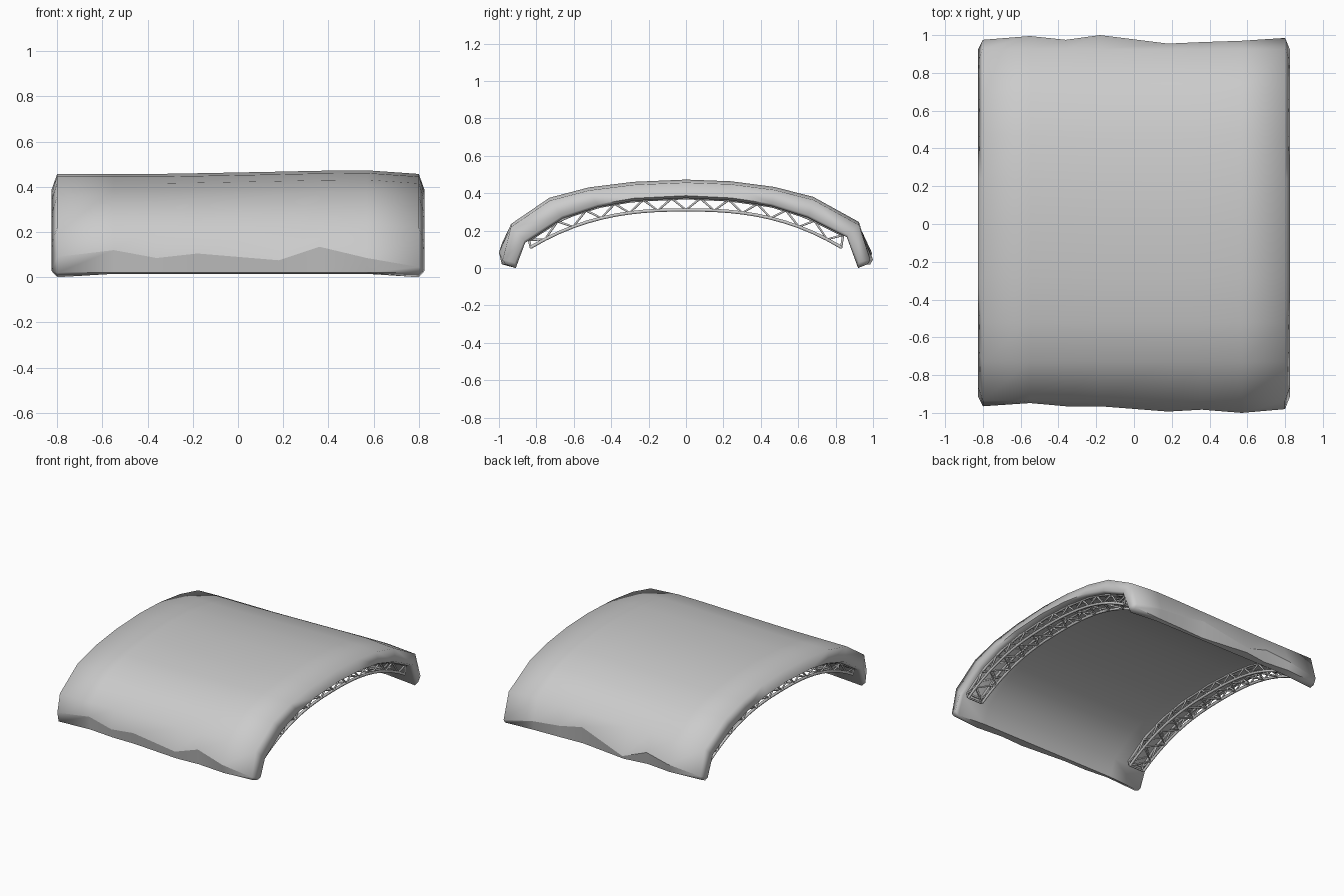
import bpy, bmesh
from mathutils import Vector

if "Cube" in bpy.data.objects:
    bpy.data.objects.remove(bpy.data.objects["Cube"])

# ---------- canopy shell: outer skin, rolled rim, ceiling ----------
XS = [-0.8, -0.55, -0.36, -0.18, 0.18, 0.36, 0.57, 0.8]
FRONT_Y = [-0.965, -0.948, -0.965, -0.965, -0.993, -0.983, -1.0, -0.98]
FRONT_Z = [0.09, 0.12, 0.085, 0.105, 0.075, 0.135, 0.085, 0.045]
BACK_Y = [0.975, 0.995, 0.975, 1.0, 0.955, 0.963, 0.97, 0.985]
BACK_Z = [0.05, 0.08, 0.11, 0.045, 0.145, 0.11, 0.09, 0.045]
RISE = [0.0, 0.0, 0.0, 0.003, 0.01, 0.014, 0.016, 0.0]
OUTER = [(-0.935, 0.22), (-0.73, 0.36), (-0.52, 0.415), (-0.28, 0.445), (0, 0.457),
         (0.24, 0.448), (0.47, 0.418), (0.68, 0.365), (0.925, 0.23)]
INNER = [(-0.91, 0.015), (-0.86, 0.135), (-0.66, 0.265), (-0.47, 0.327), (-0.28, 0.36),
         (0, 0.374), (0.24, 0.362), (0.46, 0.33), (0.65, 0.27), (0.86, 0.165), (0.92, 0.018)]

bm = bmesh.new()


def row(x, pts):
    return [bm.verts.new((x, y, z)) for y, z in pts]


def strip(a, b):
    for i in range(len(a) - 1):
        bm.faces.new((a[i], a[i + 1], b[i + 1], b[i]))


outers, inners = [], []
for i, x in enumerate(XS):
    fy, fz, by, bz = FRONT_Y[i], FRONT_Z[i], BACK_Y[i], BACK_Z[i]
    pts = [(fy * 0.985, 0.02), (fy, fz)] + [(y, z + RISE[i]) for y, z in OUTER]
    outers.append(row(x, pts + [(by, bz), (by * 0.985, 0.02)]))
    ins = list(INNER)
    if i in (0, len(XS) - 1):
        ins[0], ins[-1] = (-0.91, 0.0), (0.92, 0.0)
    inners.append(row(x, ins))

for rows in (outers, inners):
    for a, b in zip(rows, rows[1:]):
        strip(a, b)
# lower edges
for k in (0, -1):
    strip([o[k] for o in outers], [n[k] for n in inners])
# rolled rims at both open ends
for k, x in ((0, -0.825), (-1, 0.825)):
    mid = row(x, [(y * 1.005, z + 0.013) for y, z in INNER])
    o, n = outers[k], inners[k]
    strip(o[1:-1], mid)
    strip(mid, n)
    for e, f in ((0, 1), (-1, -2)):
        bm.faces.new((o[e], o[f], mid[e]))
        bm.faces.new((o[e], mid[e], n[e]))
bmesh.ops.recalc_face_normals(bm, faces=bm.faces)
# soft skin, crisp wavy fold and bottom edges
for f in bm.faces:
    f.smooth = True
for e in bm.edges:
    e.smooth = abs(e.calc_face_angle(0)) < 1.4
for rows, ids in ((outers, (0, 1, -2, -1)), (inners, (0, -1))):
    for a, b in zip(rows, rows[1:]):
        for j in ids:
            bm.edges.get((a[j], b[j])).smooth = False
me = bpy.data.meshes.new("canopy_shell")
bm.to_mesh(me)
bm.free()
bpy.context.collection.objects.link(bpy.data.objects.new("canopy_shell", me))


# ---------- arched box trusses ----------
def lower(x, t):
    return Vector((x, 0.83 * t, 0.311 - 0.2 * abs(t) ** 2.5))


def upper(x, t):
    # upper chord lies against the ceiling
    y = 0.84 * t
    for (ya, za), (yb, zb) in zip(INNER, INNER[1:]):
        if ya <= y <= yb:
            return Vector((x, y, za + (zb - za) * (y - ya) / (yb - ya) + 0.002))


def bars(name, paths, radius):
    cu = bpy.data.curves.new(name, 'CURVE')
    cu.dimensions = '3D'
    cu.bevel_depth = radius
    cu.bevel_resolution = 1
    cu.use_fill_caps = True
    for path in paths:
        s = cu.splines.new('POLY')
        s.points.add(len(path) - 1)
        for p, v in zip(s.points, path):
            p.co = (*v, 1)
    bpy.context.collection.objects.link(bpy.data.objects.new(name, cu))


BAYS = 11
T = [-1 + 2 * i / BAYS for i in range(BAYS + 1)]
FINE = [-1 + i / BAYS for i in range(2 * BAYS + 1)]
for side, label in ((-1, "left"), (1, "right")):
    xa, xb = side * 0.66, side * 0.78
    bars(label + "_truss_chords", [[f(x, t) for t in FINE] for x in (xa, xb) for f in (lower, upper)], 0.01)
    braces = []
    for i, t in enumerate(T):
        if i in (0, BAYS):
            # end frames
            braces += [[lower(x, t), upper(x, t)] for x in (xa, xb)]
            braces += [[f(xa, t), f(xb, t)] for f in (lower, upper)]
        if i < BAYS:
            t2, m = T[i + 1], (t + T[i + 1]) / 2
            # side zigzags and flat zigzags
            for x in (xa, xb):
                braces.append([upper(x, t), lower(x, m), upper(x, t2)])
            braces += [[f(xa, t), f(xb, m), f(xa, t2)] for f in (lower, upper)]
    bars(label + "_truss_braces", braces, 0.007)
